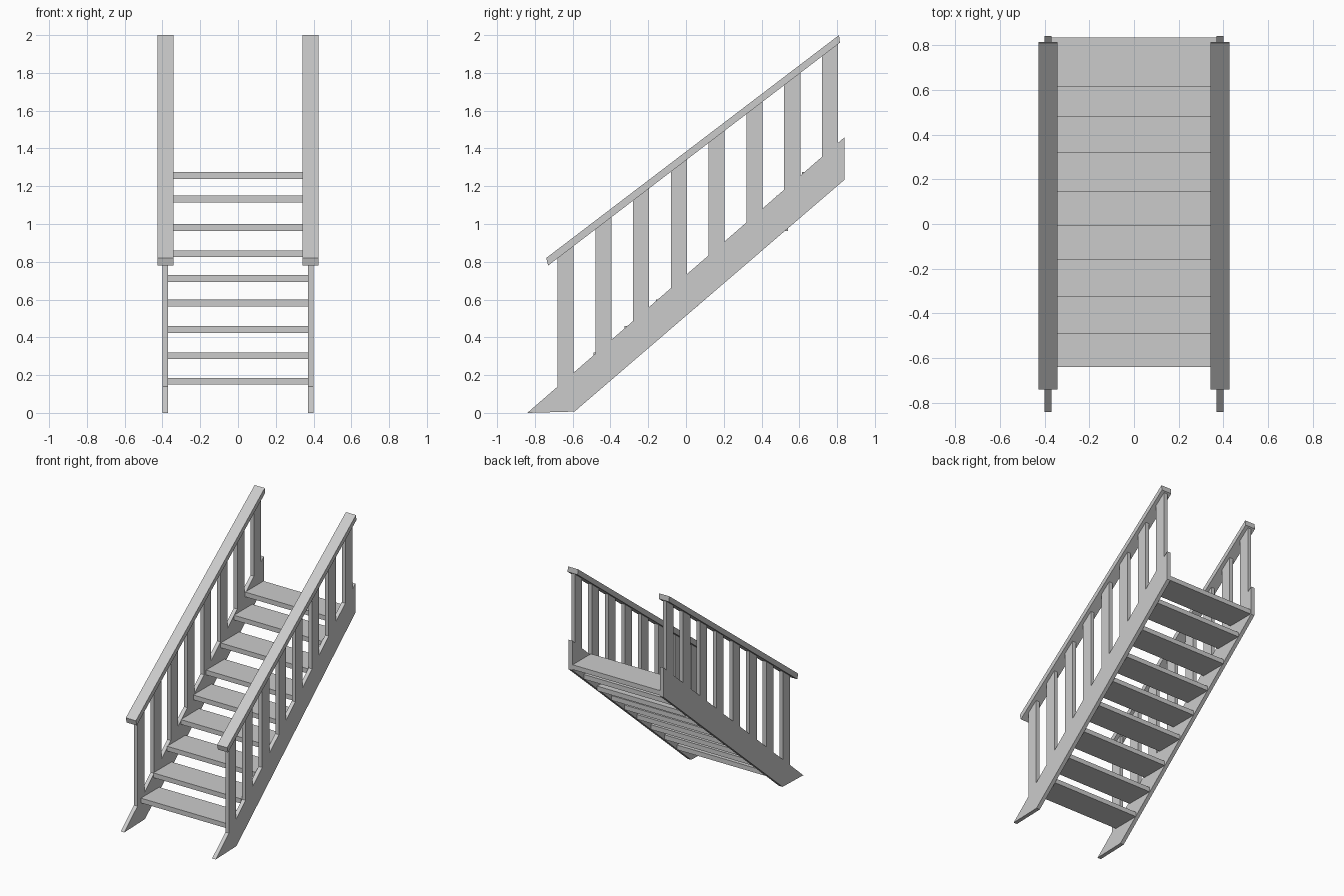
import bpy
import bmesh

cube = bpy.data.objects.get("Cube")
if cube:
    bpy.data.objects.remove(cube, do_unlink=True)

grey = bpy.data.materials.new("light_grey")
grey.use_nodes = True
colour = (0.6, 0.6, 0.6, 1)
grey.diffuse_color = colour
grey.node_tree.nodes["Principled BSDF"].inputs["Base Color"].default_value = colour


def extrude_x(name, profile, x0, x1):
    """Solid made from a (y, z) outline stretched between two x positions."""
    bm = bmesh.new()
    face = bm.faces.new([bm.verts.new((x0, y, z)) for y, z in profile])
    out = bmesh.ops.extrude_face_region(bm, geom=[face])
    moved = [v for v in out["geom"] if isinstance(v, bmesh.types.BMVert)]
    bmesh.ops.translate(bm, verts=moved, vec=(x1 - x0, 0, 0))
    bmesh.ops.recalc_face_normals(bm, faces=bm.faces)
    mesh = bpy.data.meshes.new(name)
    bm.to_mesh(mesh)
    bm.free()
    mesh.materials.append(grey)
    obj = bpy.data.objects.new(name, mesh)
    bpy.context.collection.objects.link(obj)
    return obj


def both_sides(name, profile, x0, x1):
    extrude_x("left_" + name, profile, x0, x1)
    extrude_x("right_" + name, profile, -x1, -x0)


def height_on(a, b, y):
    return a[1] + (b[1] - a[1]) * (y - a[0]) / (b[0] - a[0])


INNER, OUTER = 0.37, 0.40

# Sloping side boards
stringer = [(-0.84, 0.0), (-0.59, 0.007), (0.84, 1.235), (0.84, 1.46)]
both_sides("stringer", stringer, INNER, OUTER)

# Wide handrails
rail = [(-0.74, 0.82), (-0.73, 0.78), (0.815, 1.96), (0.81, 2.0)]
both_sides("handrail", rail, 0.342, 0.427)

# Balusters, cut to the slopes of the stringer and handrail
for i in range(8):
    y0 = -0.68 + i * 0.2
    y1 = y0 + 0.085
    foot = [(y, height_on(stringer[0], stringer[3], y)) for y in (y0, y1)]
    head = [(y, height_on(rail[1], rail[2], y)) for y in (y1, y0)]
    both_sides(f"baluster_{i + 1}", foot + head, INNER, OUTER)

# Open treads
fronts = [-0.64, -0.49, -0.325, -0.16, -0.01, 0.145, 0.32, 0.48, 0.615]
tops = [0.185, 0.32, 0.46, 0.60, 0.73, 0.86, 1.0, 1.15, 1.275]
for i, (y, z) in enumerate(zip(fronts, tops)):
    board = [(y, z - 0.036), (y + 0.22, z - 0.036), (y + 0.22, z), (y, z)]
    extrude_x(f"tread_{i + 1}", board, -INNER, INNER)
